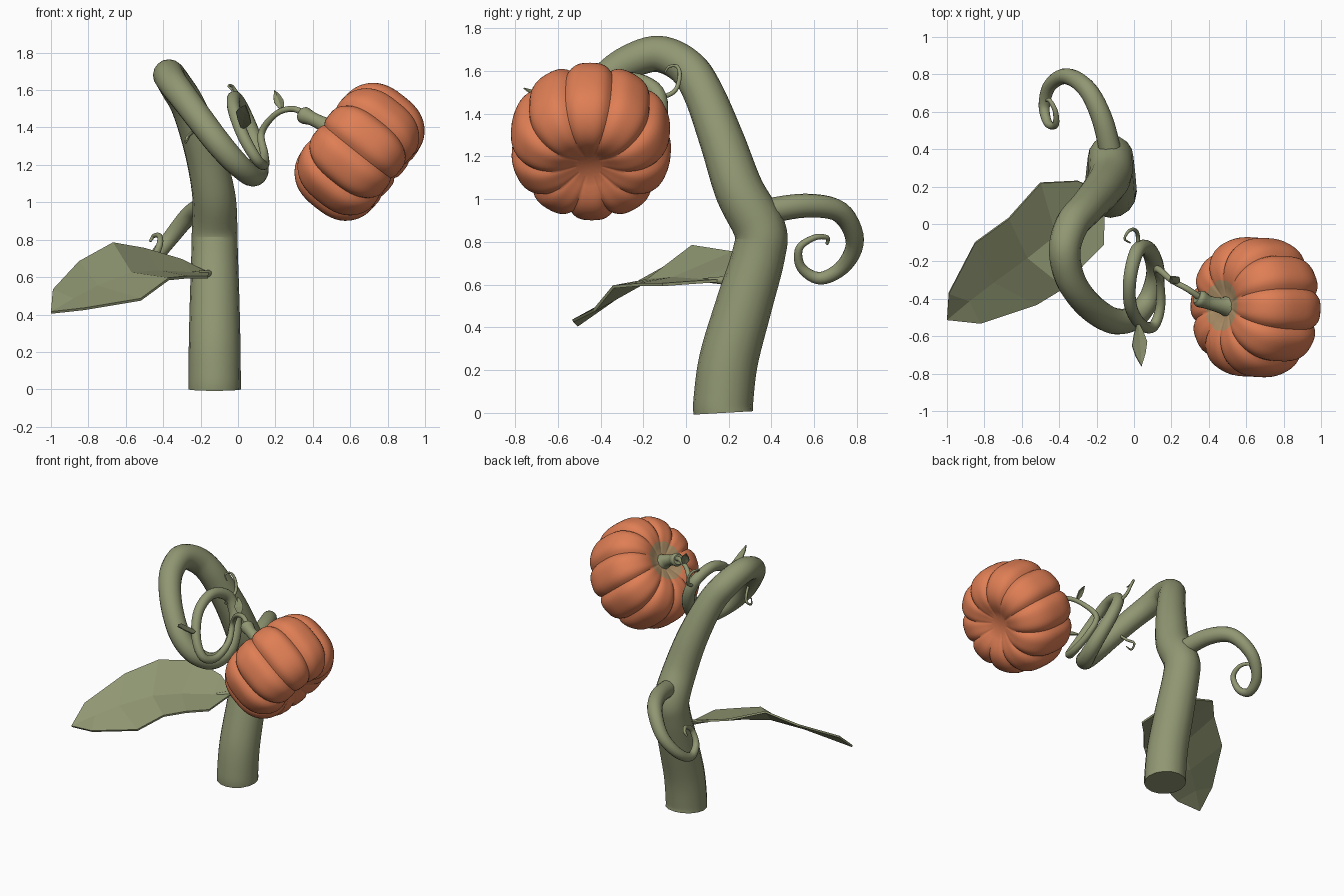
import bpy
import bmesh
import math
from mathutils import Vector

default_cube = bpy.data.objects.get("Cube")
if default_cube:
    bpy.data.objects.remove(default_cube)


def make_material(name, rgb):
    mat = bpy.data.materials.new(name)
    mat.use_nodes = True
    color = (*rgb, 1)
    mat.diffuse_color = color
    shader = mat.node_tree.nodes["Principled BSDF"]
    shader.inputs["Base Color"].default_value = color
    shader.inputs["Roughness"].default_value = 0.8
    return mat


GREEN = make_material("vine green", (0.28, 0.31, 0.17))
ORANGE = make_material("pumpkin orange", (0.74, 0.21, 0.09))
BLEND = make_material("greenish tan", (0.42, 0.28, 0.14))


def select_only(obj):
    bpy.ops.object.select_all(action="DESELECT")
    obj.select_set(True)
    bpy.context.view_layer.objects.active = obj


def link_mesh(name, bm, materials):
    mesh = bpy.data.meshes.new(name)
    bmesh.ops.recalc_face_normals(bm, faces=bm.faces)
    bm.to_mesh(mesh)
    bm.free()
    for mat in materials:
        mesh.materials.append(mat)
    obj = bpy.data.objects.new(name, mesh)
    bpy.context.collection.objects.link(obj)
    return obj


def smooth_path(points, steps):
    """Catmull-Rom path through (x, y, z, radius) points."""
    pts = [Vector(p) for p in points]
    pts = [pts[0]] + pts + [pts[-1]]
    path = []
    for a, b, c, d in zip(pts, pts[1:], pts[2:], pts[3:]):
        for i in range(steps):
            t = i / steps
            path.append(b + (c - a) * t / 2
                        + (a - b * 2.5 + c * 2 - d / 2) * t ** 2
                        + (b * 3 - a - c * 3 + d) * t ** 3 / 2)
    return path + [pts[-1]]


def tube(name, points, steps=6, resolution=6):
    """Round tapering tube along a smooth path."""
    curve = bpy.data.curves.new(name, "CURVE")
    curve.dimensions = "3D"
    curve.bevel_depth = 1
    curve.bevel_resolution = resolution
    curve.use_fill_caps = True
    path = smooth_path(points, steps)
    spline = curve.splines.new("POLY")
    spline.points.add(len(path) - 1)
    for point, p in zip(spline.points, path):
        point.co = (p[0], p[1], p[2], 1)
        point.radius = max(p[3], 0.002)
    curve.materials.append(GREEN)
    obj = bpy.data.objects.new(name, curve)
    bpy.context.collection.objects.link(obj)
    select_only(obj)
    bpy.ops.object.convert(target="MESH")
    bpy.ops.object.shade_smooth_by_angle(angle=math.radians(50))
    return obj


def leaf(name, rib, edges, thickness):
    """Folded leaf: a strip of faces from the midrib to each edge."""
    bm = bmesh.new()
    for edge in edges:
        side = [rib[0], *edge, rib[-1]]
        rows = [(bm.verts.new(a), bm.verts.new(b)) for a, b in zip(rib, side)]
        for (a, b), (c, d) in zip(rows, rows[1:]):
            bm.faces.new((a, c, d, b))
    bmesh.ops.remove_doubles(bm, verts=bm.verts, dist=0.0005)
    obj = link_mesh(name, bm, [GREEN])
    solid = obj.modifiers.new("thickness", "SOLIDIFY")
    solid.thickness = thickness
    solid.offset = 0
    return obj


def small_leaf(name, base, tip, across, fold):
    base, tip, across, fold = map(Vector, (base, tip, across, fold))
    stations = ((0.25, 0.6), (0.5, 1), (0.75, 0.65))
    rib = [base] + [base.lerp(tip, t) + fold for t, _ in stations] + [tip]
    edges = [[base.lerp(tip, t) + across * w * s for t, w in stations]
             for s in (-1, 1)]
    return leaf(name, rib, edges, 0.006)


# Main vine: thick stalk, arch, coil, then a thin end reaching the fruit
tube("main_vine", [
    (-.125, .175, 0, .14), (-.125, .175, .06, .14), (-.125, .2, .25, .138),
    (-.125, .27, .5, .132), (-.125, .34, .74, .124), (-.125, .345, .86, .122),
    (-.13, .25, 1.04, .115), (-.18, .17, 1.27, .105), (-.26, .08, 1.5, .094),
    (-.33, 0, 1.62, .09), (-.37, -.13, 1.68, .085), (-.35, -.27, 1.64, .08),
    (-.29, -.38, 1.56, .076), (-.2, -.47, 1.44, .073), (-.1, -.52, 1.31, .07),
    (0, -.5, 1.2, .064), (.08, -.4, 1.14, .056), (.115, -.26, 1.19, .05),
    (.08, -.14, 1.35, .043), (.02, -.14, 1.5, .039), (-.02, -.28, 1.56, .036),
    (-.02, -.43, 1.49, .034), (.03, -.53, 1.35, .032),
    (.1, -.55, 1.23, .029), (.14, -.45, 1.2, .026), (.14, -.31, 1.26, .022),
    (.125, -.24, 1.37, .019), (.2, -.3, 1.47, .016), (.29, -.35, 1.5, .016),
    (.36, -.4, 1.47, .018)])

# Rear tendril, curling into a hook
tube("rear_tendril", [
    (-.12, .36, .94, .06), (-.17, .56, .97, .056), (-.25, .72, .94, .05),
    (-.36, .79, .81, .043), (-.45, .74, .69, .036), (-.48, .63, .63, .03),
    (-.46, .54, .68, .023), (-.42, .53, .77, .018), (-.42, .6, .82, .014),
    (-.45, .66, .82, .011), (-.47, .66, .79, .007)])

# Fine curls on the vine
tube("coil_curl", [
    (.02, -.17, 1.46, .013), (.02, -.06, 1.5, .011), (0, -.03, 1.57, .01),
    (-.03, -.04, 1.62, .008), (-.05, -.08, 1.62, .006),
    (-.02, -.1, 1.59, .004)], resolution=3)
tube("arch_curl", [
    (-.22, -.42, 1.44, .01), (-.24, -.36, 1.38, .009), (-.27, -.32, 1.35, .008),
    (-.28, -.36, 1.32, .006), (-.26, -.39, 1.35, .004)], resolution=3)

# Large folded leaf and its stalk
leaf("large_leaf",
     [(-.16, .17, .62), (-.25, .07, .62), (-.42, -.06, .63), (-.57, -.18, .62),
      (-.75, -.31, .55), (-.88, -.41, .48), (-1, -.51, .41)],
     [[(-.3, .23, .69), (-.5, .22, .75), (-.67, .03, .78), (-.85, -.1, .68),
       (-.99, -.37, .53)],
      [(-.16, -.11, .6), (-.27, -.22, .6), (-.37, -.34, .59), (-.52, -.43, .48),
       (-.82, -.53, .43)]], 0.014)
tube("leaf_stalk", [(-.14, .24, .61, .025), (-.17, .16, .62, .018),
                    (-.24, .08, .62, .01)], resolution=3)

# Small leaves on the coil and the thin vine
small_leaf("coil_leaf", (.02, -.52, 1.39), (.04, -.76, 1.52),
           (.04, .01, -.03), (0, .01, -.01))
small_leaf("upper_leaf", (.24, -.32, 1.48), (.195, -.28, 1.6),
           (.025, .015, .005), (0, -.008, 0))

# Pumpkin: ribbed, squashed, dimpled at both poles
CENTER = Vector((.65, -.445, 1.27))
AXIS = Vector((-.78, .04, .62)).normalized()
ROTATION = AXIS.to_track_quat("Z", "Y").to_matrix()
RADIUS, HALF, RIBS, RINGS, SEGMENTS = .38, .275, 10, 36, 120

bm = bmesh.new()
grid = []
for i in range(1, RINGS):
    theta = math.pi * i / RINGS
    side = math.cos(theta)
    r = RADIUS * math.sin(theta) ** .75
    h = HALF * math.copysign(abs(side) ** .75, side)
    h *= 1 - (.28 if side > 0 else .36) * math.exp(-(r / .15) ** 2)
    ring = []
    for j in range(SEGMENTS):
        phi = 2 * math.pi * j / SEGMENTS
        groove = (1 - abs(math.sin(RIBS * phi / 2))) ** 2
        depth = 1 - .085 * groove * min(1, r / .2)
        p = Vector((r * depth * math.cos(phi), r * depth * math.sin(phi),
                    h * (1 - .06 * groove * min(1, r / .2))))
        ring.append(bm.verts.new(CENTER + ROTATION @ p))
    grid.append(ring)
for i, (upper, lower) in enumerate(zip(grid, grid[1:])):
    for j in range(SEGMENTS):
        k = (j + 1) % SEGMENTS
        face = bm.faces.new((upper[j], lower[j], lower[k], upper[k]))
        face.material_index = 1 if i < 2 else 0
bm.faces.new(grid[0]).material_index = 1
bm.faces.new(grid[-1])
pumpkin = link_mesh("pumpkin", bm, [ORANGE, BLEND])
select_only(pumpkin)
bpy.ops.object.shade_smooth_by_angle(angle=math.radians(60))

# Pumpkin stalk, flared where it meets the fruit
tube("pumpkin_stalk", [
    (.335, -.39, 1.475, .034), (.355, -.4, 1.465, .046), (.4, -.42, 1.445, .037),
    (.46, -.435, 1.415, .042), (.5, -.44, 1.39, .06), (.53, -.44, 1.37, .085)])
